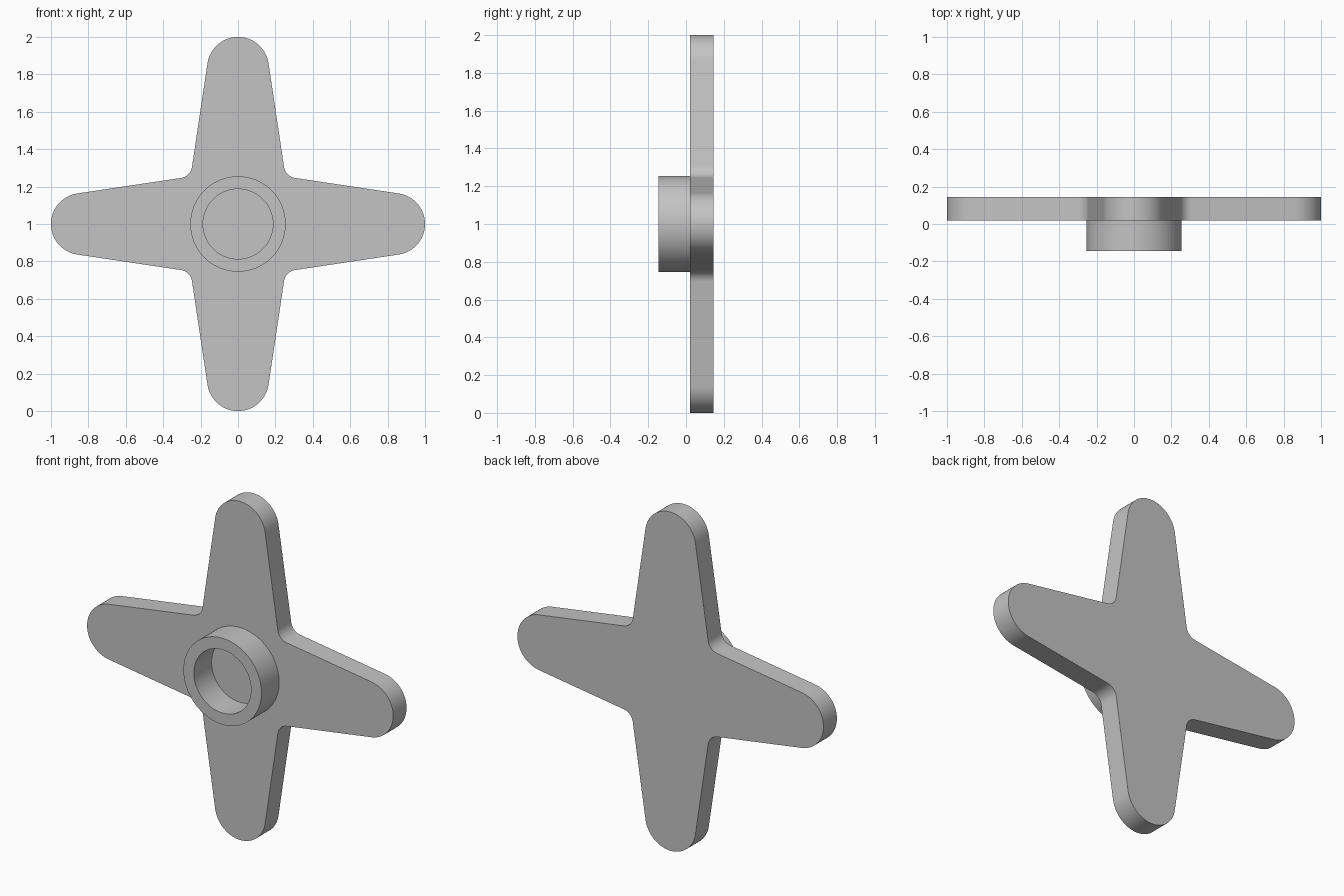
import bpy
import bmesh
from math import sin, cos, pi, radians

cube = bpy.data.objects.get("Cube")
if cube:
    bpy.data.objects.remove(cube, do_unlink=True)

FRONT, MID, BACK = -0.145, 0.02, 0.145
CENTRE_Z = 1.0
TAPER = radians(8.5)

grey = bpy.data.materials.new("plain grey")
grey.use_nodes = True
colour = (0.55, 0.55, 0.55, 1)
grey.diffuse_color = colour
grey.node_tree.nodes["Principled BSDF"].inputs["Base Color"].default_value = colour


def arc(cx, cz, radius, start, end, steps):
    """Points along an arc in the x-z plane."""
    angles = [start + (end - start) * i / steps for i in range(steps + 1)]
    return [(cx + radius * cos(a), cz + radius * sin(a)) for a in angles]


def finish(bm, name):
    bmesh.ops.recalc_face_normals(bm, faces=bm.faces[:])
    mesh = bpy.data.meshes.new(name)
    bm.to_mesh(mesh)
    bm.free()
    mesh.materials.append(grey)
    obj = bpy.data.objects.new(name, mesh)
    bpy.context.collection.objects.link(obj)
    bpy.ops.object.select_all(action="DESELECT")
    obj.select_set(True)
    bpy.context.view_layer.objects.active = obj
    bpy.ops.object.shade_smooth_by_angle(angle=radians(30))
    return obj


# Four-armed plate: one rounded tip and one inner fillet, turned four times
tip = arc(0.835, 0, 0.165, TAPER - pi / 2, pi / 2 - TAPER, 32)
fillet = arc(0.3154, 0.3154, 0.07, 1.5 * pi - TAPER, pi + TAPER, 12)
outline = []
for quarter in range(4):
    c, s = cos(quarter * pi / 2), sin(quarter * pi / 2)
    outline += [(x * c - z * s, x * s + z * c) for x, z in tip + fillet]

bm = bmesh.new()
face = bm.faces.new([bm.verts.new((x, MID, z + CENTRE_Z)) for x, z in outline])
extruded = bmesh.ops.extrude_face_region(bm, geom=[face], use_keep_orig=True)
moved = [v for v in extruded["geom"] if isinstance(v, bmesh.types.BMVert)]
bmesh.ops.translate(bm, verts=moved, vec=(0, BACK - MID, 0))
finish(bm, "cross_plate")

# Hollow hub: wall profile swept round the axis, open where it meets the plate
SIDES = 96
profile = [(0.255, MID), (0.255, FRONT), (0.187, FRONT), (0.187, MID)]
bm = bmesh.new()
rings = [[bm.verts.new((x, y, z + CENTRE_Z))
          for x, z in arc(0, 0, r, 0, 2 * pi, SIDES)[:-1]] for r, y in profile]
for a, b in zip(rings, rings[1:]):
    for i in range(SIDES):
        j = (i + 1) % SIDES
        bm.faces.new((a[i], a[j], b[j], b[i]))
finish(bm, "hub_ring")
